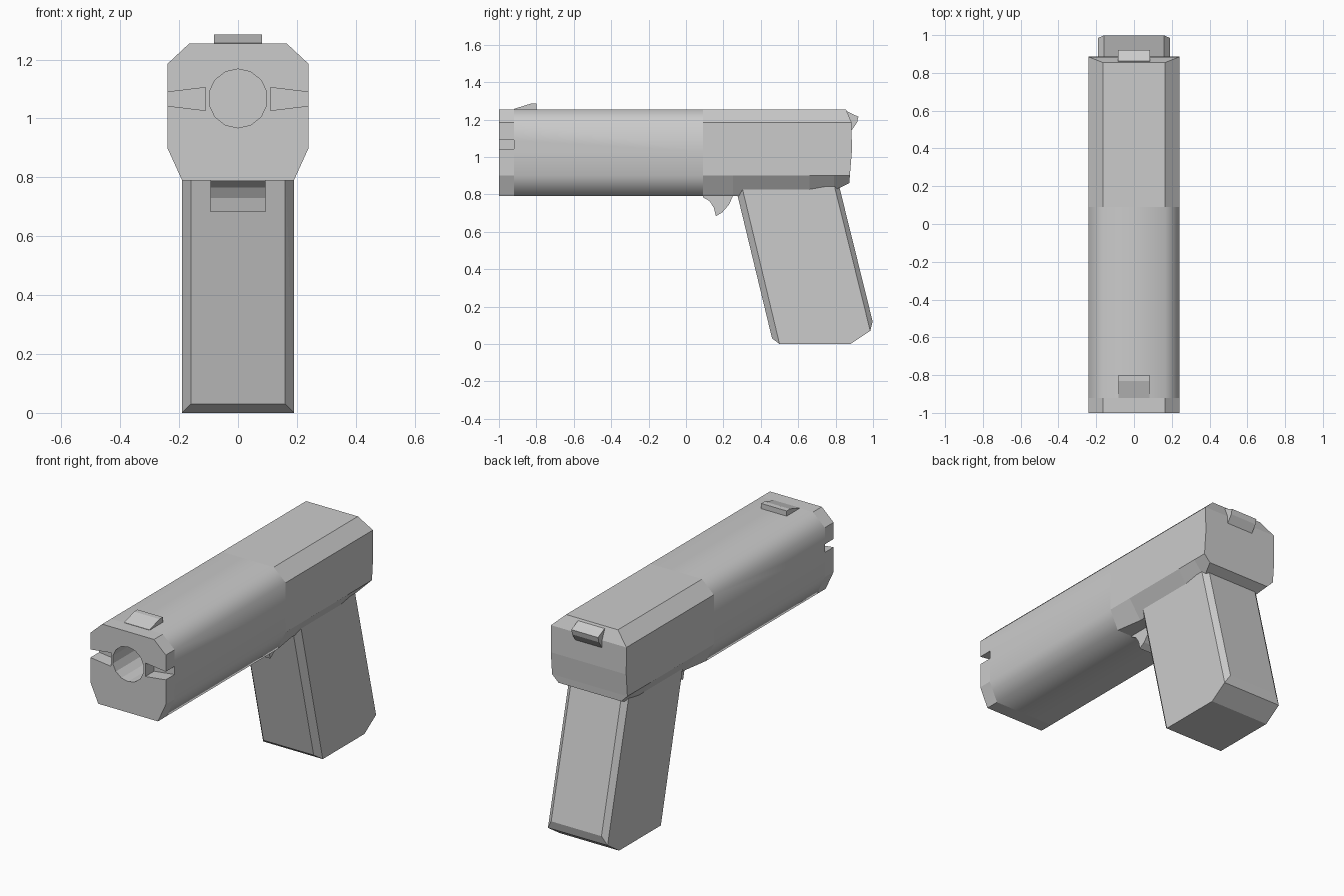
import bpy, bmesh, math

if "Cube" in bpy.data.objects:
    bpy.data.objects.remove(bpy.data.objects["Cube"])


def finish(name, bm):
    bmesh.ops.recalc_face_normals(bm, faces=bm.faces)
    me = bpy.data.meshes.new(name)
    bm.to_mesh(me)
    bm.free()
    ob = bpy.data.objects.new(name, me)
    bpy.context.collection.objects.link(ob)
    return ob


def prism(name, profile, half_width):
    """Extrude a (y, z) side profile symmetrically along x."""
    bm = bmesh.new()
    a = [bm.verts.new((-half_width, y, z)) for y, z in profile]
    b = [bm.verts.new((half_width, y, z)) for y, z in profile]
    bm.faces.new(a)
    bm.faces.new(b[::-1])
    for i in range(len(a)):
        j = (i + 1) % len(a)
        bm.faces.new((a[i], b[i], b[j], a[j]))
    return finish(name, bm)


def cut(target, cutter):
    mod = target.modifiers.new("cut", 'BOOLEAN')
    mod.operation = 'DIFFERENCE'
    mod.solver = 'EXACT'
    mod.object = cutter
    cutter.hide_render = True
    cutter.hide_set(True)


# Upper body: lofted cross-sections along y, each point is (half width, z)
def section(y, low):
    return [(0.165, y, 1.255), (0.24, y, 1.185), (0.24, y, 1.03), (0.24, y, 0.90), (low[0], y, low[1])]


sections = [section(y, low) for y, low in [
    (-1, (0.19, 0.79)), (-0.92, (0.19, 0.79)), (0.09, (0.19, 0.79)),
    (0.25, (0.165, 0.79)), (0.66, (0.165, 0.79)), (0.79, (0.17, 0.82))]]
sections.append([(0.165, 0.855, 1.255), (0.24, 0.885, 1.185), (0.24, 0.887, 1.03),
                 (0.24, 0.876, 0.90), (0.20, 0.874, 0.86)])
# back plate bulges slightly between the upper and middle rows
bm = bmesh.new()
rings = []
for s in sections:
    right = [bm.verts.new(p) for p in s]
    left = [bm.verts.new((-x, y, z)) for x, y, z in s]
    rings.append(right + left[::-1])
n = len(rings[0])
for k in range(len(rings) - 1):
    for i in range(n):
        j = (i + 1) % n
        f = bm.faces.new((rings[k][i], rings[k][j], rings[k + 1][j], rings[k + 1][i]))
        f.smooth = k == 1
bm.faces.new(rings[0])
for i in range(n // 2 - 1):
    r = rings[-1]
    bm.faces.new((r[i], r[i + 1], r[n - 2 - i], r[n - 1 - i]))
body = finish("upper_body", bm)

# Front bore
bpy.ops.mesh.primitive_cylinder_add(vertices=14, radius=0.1, depth=0.8, location=(0, -1, 1.068),
                                    rotation=(math.pi / 2, 0, 0))
bore = bpy.context.object
bore.name = "bore_cutter"
cut(body, bore)

# Tapered side notches at the front
for side, label in ((1, "right"), (-1, "left")):
    bm = bmesh.new()
    for y in (-1.05, -0.92):
        for x, z0, z1 in ((0.11, 1.027, 1.105), (0.26, 1.045, 1.087)):
            for z in (z0, z1):
                bm.verts.new((side * x, y, z))
    bmesh.ops.convex_hull(bm, input=bm.verts)
    cut(body, finish(label + "_notch_cutter", bm))

# Raked grip with chamfered edges: narrow outer profile, wide inner profile
outer = [(0.25, 0.90), (0.46, 0.03), (0.50, 0.0), (0.88, 0.0), (0.985, 0.07), (0.998, 0.12), (0.805, 0.90)]
inner = [(0.285, 0.90), (0.50, 0.0), (0.88, 0.0), (0.985, 0.07), (0.78, 0.90)]
bm = bmesh.new()
for profile, hw in ((outer, 0.16), (inner, 0.19)):
    for y, z in profile:
        for x in (-hw, hw):
            bm.verts.new((x, y, z))
bmesh.ops.convex_hull(bm, input=bm.verts)
finish("grip", bm)

# Curved trigger
prism("trigger", [(0.09, 0.80), (0.09, 0.785), (0.125, 0.765), (0.148, 0.73), (0.16, 0.682),
                  (0.195, 0.705), (0.23, 0.745), (0.255, 0.80)], 0.093)

# Sights
prism("front_sight", [(-0.92, 1.25), (-0.92, 1.257), (-0.83, 1.285), (-0.80, 1.285), (-0.80, 1.25)], 0.081)
prism("rear_sight", [(0.84, 1.23), (0.862, 1.244), (0.885, 1.232), (0.922, 1.215), (0.915, 1.185),
                     (0.884, 1.14), (0.86, 1.14)], 0.085)
